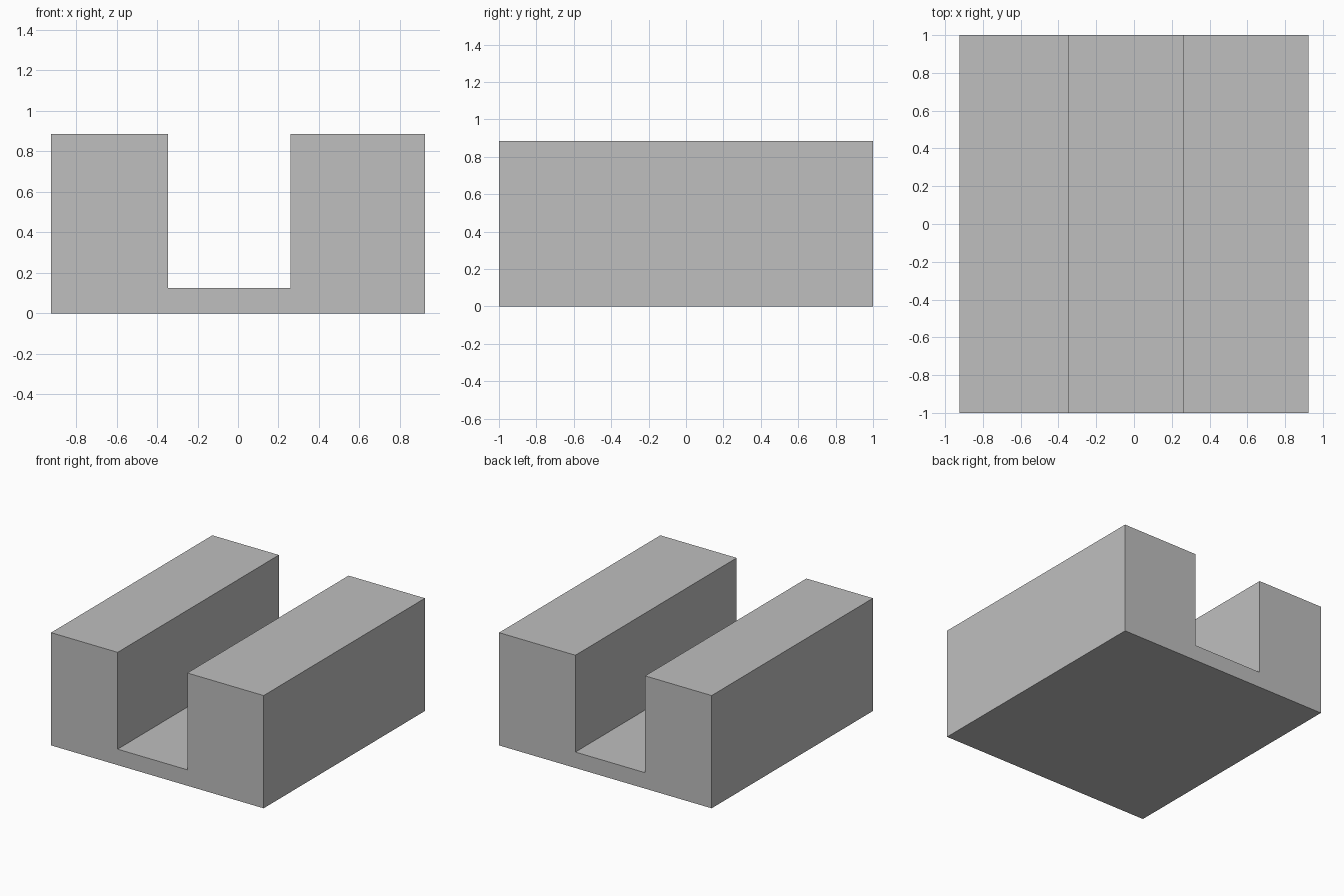
import bpy
import bmesh

cube = bpy.data.objects.get("Cube")
if cube:
    bpy.data.objects.remove(cube, do_unlink=True)

# Plain grey material
grey = bpy.data.materials.new("light_grey")
grey.use_nodes = True
colour = (0.52, 0.52, 0.52, 1)
grey.diffuse_color = colour
grey.node_tree.nodes["Principled BSDF"].inputs["Base Color"].default_value = colour

# Main dimensions
half_width, half_length, height = 0.923, 1.0, 0.885
slot_left, slot_right, floor = -0.345, 0.26, 0.125

# Channel cross-section, extruded from front to back
profile = [
    (-half_width, 0), (half_width, 0), (half_width, height),
    (slot_right, height), (slot_right, floor),
    (slot_left, floor), (slot_left, height), (-half_width, height),
]
bm = bmesh.new()
front = bm.faces.new([bm.verts.new((x, -half_length, z)) for x, z in profile])
result = bmesh.ops.extrude_face_region(bm, geom=[front], use_keep_orig=True)
back = [v for v in result["geom"] if isinstance(v, bmesh.types.BMVert)]
bmesh.ops.translate(bm, verts=back, vec=(0, 2 * half_length, 0))
bmesh.ops.recalc_face_normals(bm, faces=bm.faces)

mesh = bpy.data.meshes.new("channel_block")
bm.to_mesh(mesh)
bm.free()
mesh.materials.append(grey)
block = bpy.data.objects.new("channel_block", mesh)
bpy.context.collection.objects.link(block)
